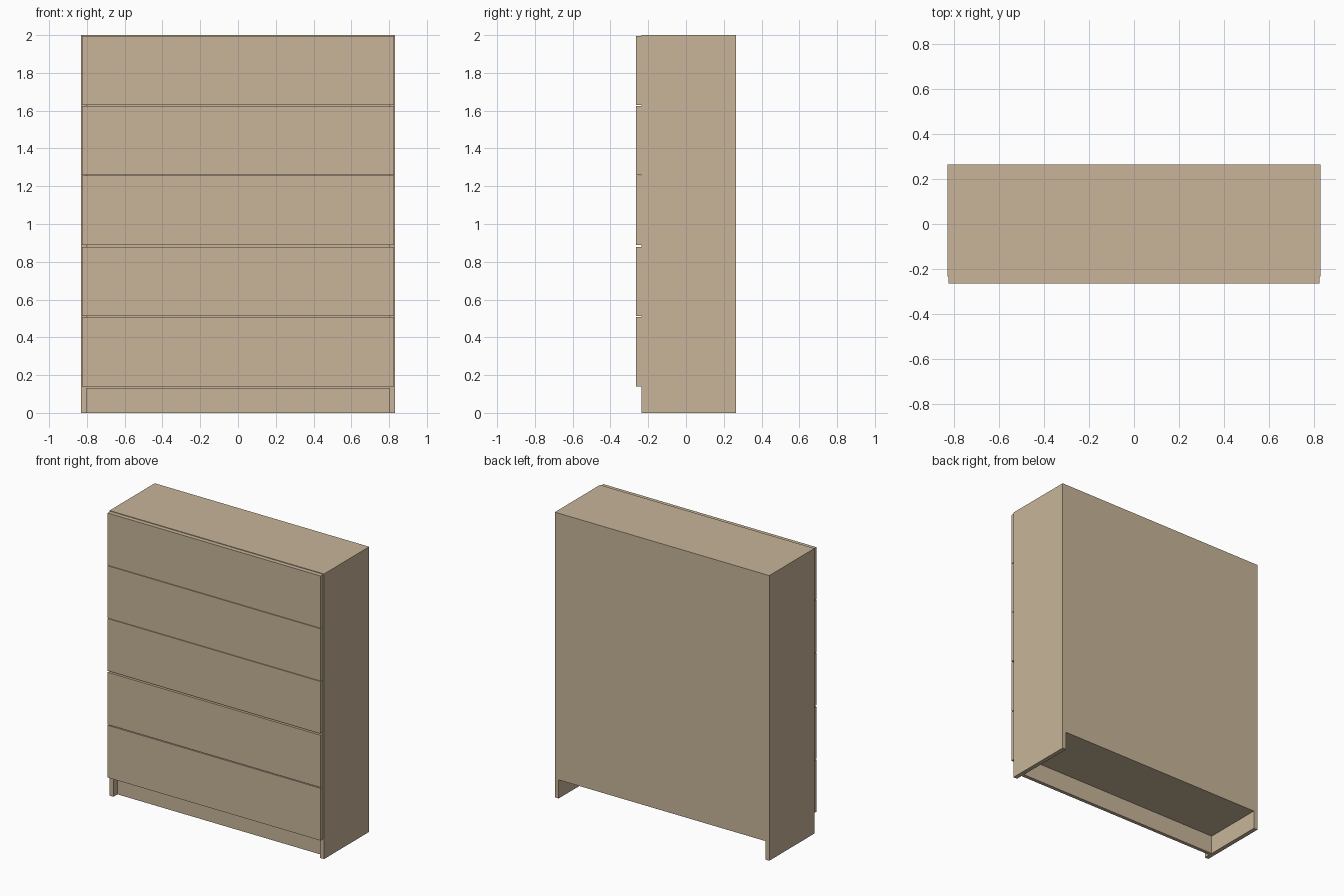
import bpy
import bmesh
from mathutils import Vector

if "Cube" in bpy.data.objects:
    bpy.data.objects.remove(bpy.data.objects["Cube"])

wood = bpy.data.materials.new("light oak")
wood.diffuse_color = (0.578, 0.462, 0.319, 1)
wood.use_nodes = True
wood.node_tree.nodes["Principled BSDF"].inputs["Base Color"].default_value = wood.diffuse_color


def box(name, x, y, z):
    """Box from (min, max) ranges on each axis."""
    bm = bmesh.new()
    bmesh.ops.create_cube(bm, size=1)
    for v in bm.verts:
        v.co = Vector([r[0] if c < 0 else r[1] for c, r in zip(v.co, (x, y, z))])
    mesh = bpy.data.meshes.new(name)
    bm.to_mesh(mesh)
    bm.free()
    mesh.materials.append(wood)
    obj = bpy.data.objects.new(name, mesh)
    bpy.context.collection.objects.link(obj)
    return obj


HALF_W, INNER = 0.832, 0.802        # outer and inner faces of the side panels
FRONT, CASE, BACK = -0.265, -0.235, 0.265
FLOOR = 0.13

# Carcass: sides run to the ground, the other panels fit between them
box("left_side", (-HALF_W, -INNER), (CASE, BACK), (0, 2))
box("right_side", (INNER, HALF_W), (CASE, BACK), (0, 2))
box("top_panel", (-INNER, INNER), (CASE, BACK), (1.97, 2))
box("bottom_panel", (-INNER, INNER), (CASE, BACK), (FLOOR, FLOOR + 0.03))
box("back_panel", (-INNER, INNER), (BACK - 0.015, BACK), (FLOOR, 2))

# Recessed plinth
box("plinth", (-INNER, INNER), (-0.19, -0.165), (0, FLOOR))

# Drawer fronts with narrow shadow gaps
for i, z in enumerate((0.14, 0.512, 0.889, 1.259, 1.629)):
    box(f"drawer_front_{i + 1}", (-0.826, 0.826), (FRONT, CASE), (z, z + 0.3665))
